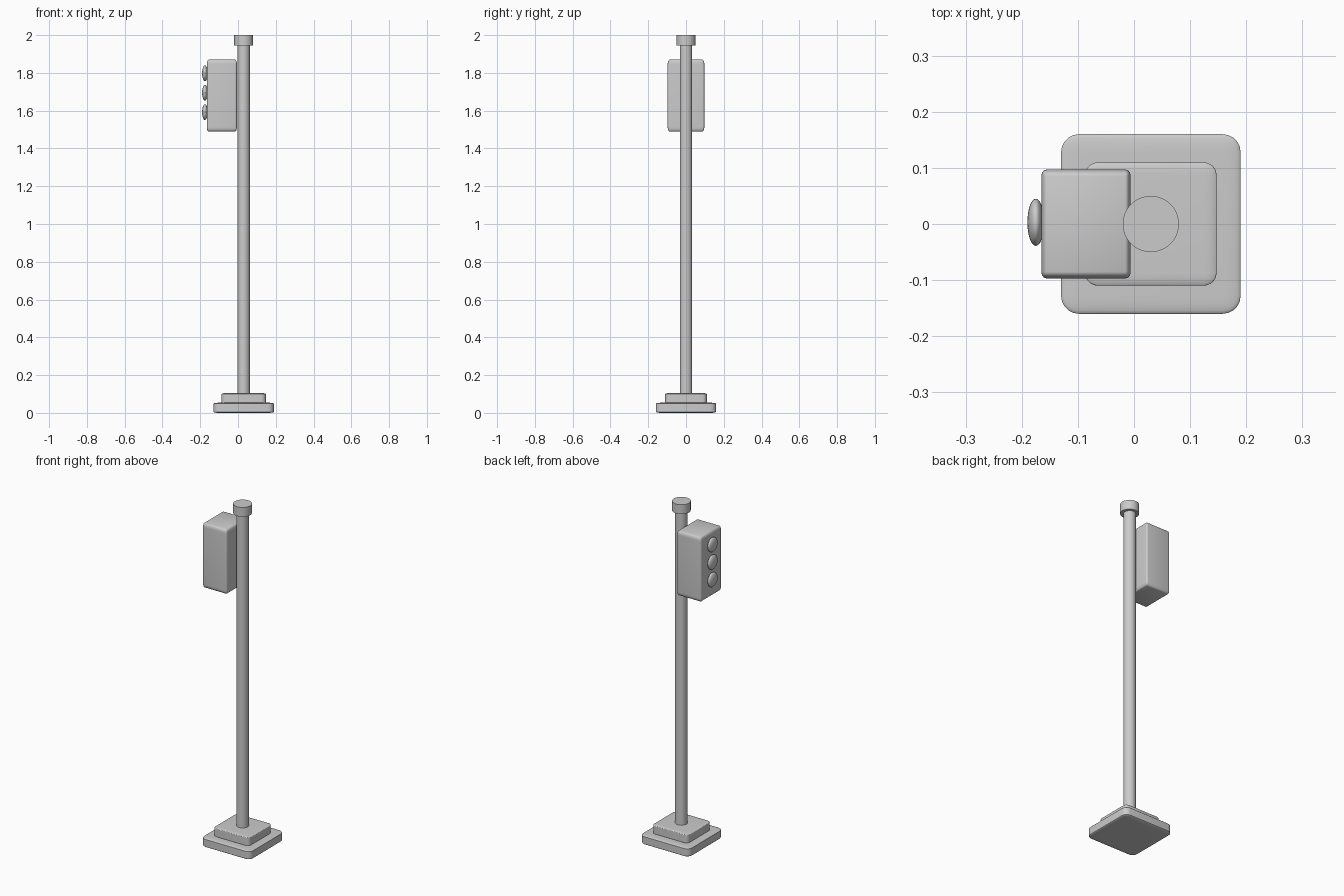
import bpy, bmesh
from mathutils import Matrix, Vector

if "Cube" in bpy.data.objects:
    bpy.data.objects.remove(bpy.data.objects["Cube"])

POLE_X = 0.03


def finish(bm, name):
    mesh = bpy.data.meshes.new(name)
    bm.to_mesh(mesh)
    bm.free()
    obj = bpy.data.objects.new(name, mesh)
    bpy.context.collection.objects.link(obj)
    bpy.ops.object.select_all(action='DESELECT')
    obj.select_set(True)
    bpy.context.view_layer.objects.active = obj
    bpy.ops.object.shade_smooth_by_angle()
    return obj


def rounded_box(name, lo, hi, fraction):
    """Unit cube with rounded edges, stretched to fit between two corners."""
    lo, hi = Vector(lo), Vector(hi)
    bm = bmesh.new()
    bmesh.ops.create_cube(bm, size=1)
    bmesh.ops.bevel(bm, geom=bm.edges[:], offset=fraction, segments=5,
                    profile=0.5, affect='EDGES')
    bmesh.ops.scale(bm, vec=hi - lo, verts=bm.verts)
    bmesh.ops.translate(bm, vec=(lo + hi) / 2, verts=bm.verts)
    return finish(bm, name)


def cylinder(name, radius, z0, z1):
    bm = bmesh.new()
    bmesh.ops.create_cone(bm, cap_ends=True, segments=48, radius1=radius,
                          radius2=radius, depth=z1 - z0,
                          matrix=Matrix.Translation((POLE_X, 0, (z0 + z1) / 2)))
    return finish(bm, name)


def lens(name, z):
    bm = bmesh.new()
    squash = Matrix.Diagonal((0.015, 0.042, 0.042, 1))
    bmesh.ops.create_uvsphere(bm, u_segments=32, v_segments=16, radius=1,
                              matrix=Matrix.Translation((-0.175, 0.003, z)) @ squash)
    return finish(bm, name)


# Stepped base
rounded_box("base_plate", (-0.13, -0.16, 0), (0.19, 0.16, 0.054), 0.1)
rounded_box("base_step", (-0.087, -0.11, 0.05), (0.147, 0.11, 0.105), 0.1)

# Post and top cap
cylinder("pole", 0.033, 0.08, 1.96)
cylinder("pole_cap", 0.05, 1.945, 2.0)

# Signal housing with three lenses on its left face
rounded_box("signal_housing", (-0.165, -0.097, 1.49), (-0.006, 0.097, 1.87), 0.06)
for i, z in enumerate((1.592, 1.695, 1.798)):
    lens(f"lens_{i + 1}", z)
